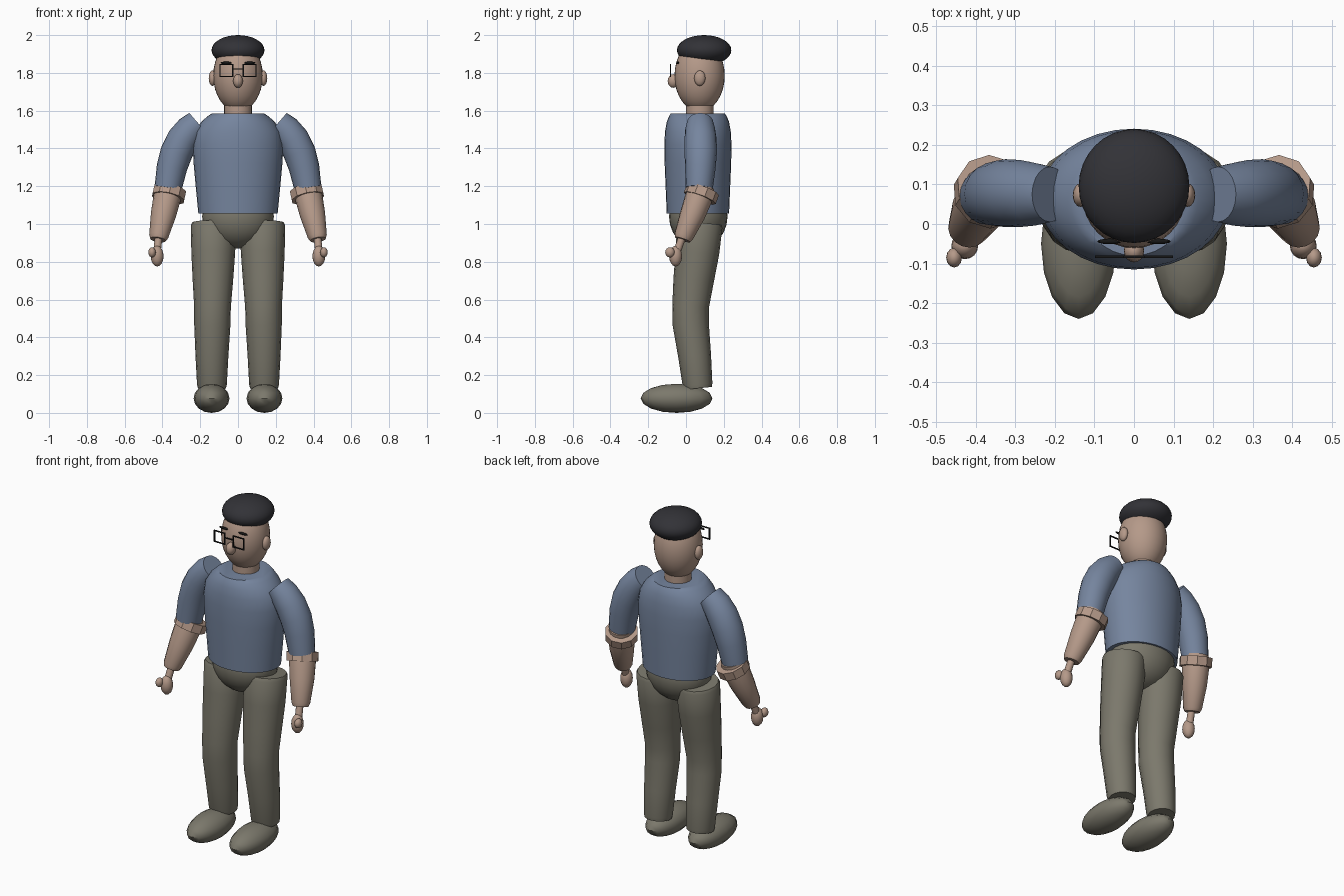
import bpy, bmesh, math
from mathutils import Vector, Matrix

cube = bpy.data.objects.get("Cube")
if cube:
    bpy.data.objects.remove(cube, do_unlink=True)


def material(name, rgb):
    m = bpy.data.materials.new(name)
    m.use_nodes = True
    m.diffuse_color = (*rgb, 1)
    m.node_tree.nodes["Principled BSDF"].inputs["Base Color"].default_value = (*rgb, 1)
    return m


SHIRT = material("blue_shirt", (0.18, 0.235, 0.345))
SKIN = material("skin", (0.46, 0.32, 0.25))
PANTS = material("olive_cloth", (0.20, 0.19, 0.15))
CAP = material("charcoal", (0.032, 0.032, 0.038))
BLACK = material("black", (0.008, 0.008, 0.008))


def finish(name, bm, mat, smooth=True):
    bmesh.ops.recalc_face_normals(bm, faces=bm.faces)
    me = bpy.data.meshes.new(name)
    bm.to_mesh(me)
    bm.free()
    me.materials.append(mat)
    if smooth:
        me.shade_smooth()
        me.set_sharp_from_angle(angle=math.radians(40))
    ob = bpy.data.objects.new(name, me)
    bpy.context.collection.objects.link(ob)
    return ob


def skin_rings(name, rings, mat, smooth=True):
    """Bridge a list of point rings and close both ends."""
    bm = bmesh.new()
    loops = [[bm.verts.new(p) for p in ring] for ring in rings]
    n = len(loops[0])
    for a, b in zip(loops, loops[1:]):
        for i in range(n):
            j = (i + 1) % n
            bm.faces.new((a[i], a[j], b[j], b[i]))
    bm.faces.new(loops[0])
    bm.faces.new(loops[-1])
    return finish(name, bm, mat, smooth)


def limb(name, path, mat, sides=16, smooth=True):
    """Round tube through (x, y, z, radius) stations."""
    pts = [Vector(p[:3]) for p in path]
    rings = []
    for i, (p, station) in enumerate(zip(pts, path)):
        t = (pts[min(i + 1, len(pts) - 1)] - pts[max(i - 1, 0)]).normalized()
        u = Vector((0, 1, 0))
        u = (u - t * u.dot(t)).normalized()
        v = t.cross(u)
        angles = [math.tau * k / sides for k in range(sides)]
        rings.append([p + (u * math.cos(a) + v * math.sin(a)) * station[3] for a in angles])
    return skin_rings(name, rings, mat, smooth)


def stack(name, rows, cy, mat, sides=32):
    """Stacked ellipses (z, half width, half depth)."""
    rings = [[(rx * math.cos(math.tau * k / sides), cy + ry * math.sin(math.tau * k / sides), z)
              for k in range(sides)] for z, rx, ry in rows]
    return skin_rings(name, rings, mat)


def ellipsoid(name, centre, radii, mat, seg=24, cut=None):
    bm = bmesh.new()
    bmesh.ops.create_uvsphere(bm, u_segments=seg, v_segments=max(seg // 2, 8), radius=1)
    bmesh.ops.transform(bm, verts=bm.verts,
                        matrix=Matrix.Translation(centre) @ Matrix.Diagonal((*radii, 1)))
    if cut:
        res = bmesh.ops.bisect_plane(bm, geom=bm.verts[:] + bm.edges[:] + bm.faces[:],
                                     plane_co=cut[0], plane_no=cut[1], clear_inner=True)
        edges = [e for e in res["geom_cut"] if isinstance(e, bmesh.types.BMEdge)]
        bmesh.ops.contextual_create(bm, geom=edges)
    return finish(name, bm, mat)


def bars(name, boxes, mat):
    """Several boxes given as (centre, size) in one object."""
    bm = bmesh.new()
    for centre, size in boxes:
        bmesh.ops.create_cube(bm, size=1, matrix=Matrix.Translation(centre) @ Matrix.Diagonal((*size, 1)))
    return finish(name, bm, mat, False)


# Trunk
stack("shirt_torso", [(1.055, .21, .165), (1.2, .224, .171), (1.32, .235, .176), (1.42, .24, .178),
                      (1.49, .228, .174), (1.54, .195, .165), (1.57, .162, .153), (1.585, .138, .143)],
      0.063, SHIRT)
ellipsoid("pelvis", (0, .065, 1.04), (.19, .155, .17), PANTS)

# Head
limb("neck", [(0, .073, 1.55, .073), (0, .073, 1.66, .073)], SKIN, 24)
ellipsoid("head", (0, .072, 1.785), (.131, .133, .19), SKIN, 32)
ellipsoid("nose", (0, -.067, 1.757), (.026, .03, .036), SKIN, 16)
ellipsoid("cap", (0, .096, 1.92), (.14, .144, .08), CAP, 32,
          cut=((0, -.05, 1.89), (0, .18, 1)))

# Glasses: two square wire rims and a bridge
wire, gy = .006, -.083
frames = [((0, gy, 1.82), (.056, wire, wire))]
for s in (1, -1):
    for dx in (-.034, .034):
        frames.append(((s * .062 + dx, gy, 1.813), (wire, wire, .07)))
    for dz in (-.032, .032):
        frames.append(((s * .062, gy, 1.813 + dz), (.07, wire, wire)))
bars("glasses", frames, BLACK)

# Paired parts
for s, side in ((1, "left"), (-1, "right")):
    def at(*path):
        return [(s * p[0], *p[1:]) for p in path]

    ellipsoid(side + "_ear", (s * .135, .073, 1.772), (.02, .03, .041), SKIN, 16)
    ellipsoid(side + "_eyebrow", (s * .062, -.044, 1.853), (.031, .007, .007), BLACK, 12)

    # Arm
    limb(side + "_sleeve", at((.212, .075, 1.535, .07), (.25, .075, 1.502, .079), (.29, .077, 1.45, .085),
                              (.325, .078, 1.38, .086), (.35, .076, 1.3, .081), (.37, .07, 1.19, .072)),
         SHIRT, 20)
    limb(side + "_forearm", at((.365, .085, 1.2, .066), (.375, .068, 1.14, .073), (.395, .035, 1.05, .067),
                               (.42, -.012, .935, .051), (.423, -.018, .917, .042)), SKIN)
    limb(side + "_cuff", at((.36, .09, 1.183, .09), (.37, .073, 1.137, .09)), SKIN, 10, False)
    limb(side + "_wrist", at((.42, -.02, .93, .02), (.428, -.045, .86, .02)), SKIN, 12)
    ellipsoid(side + "_hand", (s * .428, -.055, .83), (.034, .034, .055), SKIN, 16)
    ellipsoid(side + "_thumb", (s * .455, -.085, .85), (.02, .025, .027), SKIN, 12)

    # Leg
    limb(side + "_leg", at((.13, .075, 1.008, .112), (.13, .073, .99, .12), (.131, .06, .85, .116),
                           (.133, .04, .7, .107), (.135, .024, .56, .097), (.136, .025, .47, .096),
                           (.138, .046, .3, .087), (.138, .061, .15, .079), (.138, .063, .13, .074)),
         PANTS)
    ellipsoid(side + "_shoe", (s * .14, -.05, .077), (.095, .19, .077), PANTS, 16)
